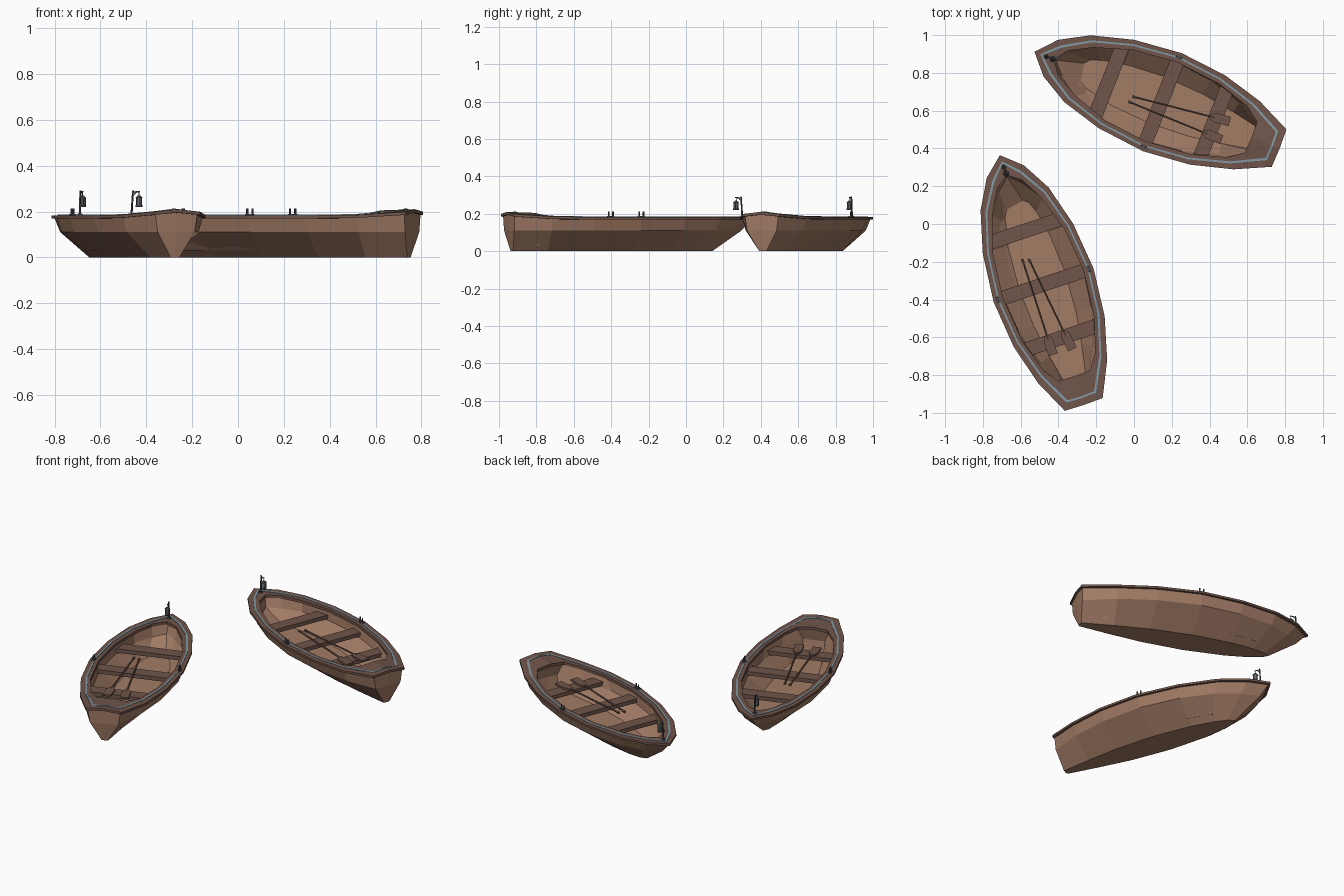
import bpy, bmesh, math
from mathutils import Matrix, Vector

if "Cube" in bpy.data.objects:
    bpy.data.objects.remove(bpy.data.objects["Cube"])


def material(name, rgb):
    m = bpy.data.materials.new(name)
    m.diffuse_color = (*rgb, 1)
    m.use_nodes = True
    m.node_tree.nodes["Principled BSDF"].inputs["Base Color"].default_value = m.diffuse_color
    return m


PLANK = material("plank_wood", (0.36, 0.20, 0.13))
TRIM = material("dark_wood", (0.16, 0.09, 0.07))
STRIPE = material("painted_stripe", (0.22, 0.32, 0.37))
METAL = material("dark_metal", (0.08, 0.08, 0.09))
GLASS = material("lantern_glass", (0.30, 0.33, 0.36))


def finish(name, bm, mat, place):
    bmesh.ops.recalc_face_normals(bm, faces=bm.faces)
    me = bpy.data.meshes.new(name)
    bm.to_mesh(me)
    bm.free()
    me.materials.append(mat)
    ob = bpy.data.objects.new(name, me)
    ob.matrix_world = place
    bpy.context.collection.objects.link(ob)


# Plan outlines as (distance along boat, half width), bow first
RIM_OUT = [(-.722, 0), (-.63, .104), (-.478, .19), (-.256, .252),
           (.005, .279), (.263, .254), (.486, .193), (.67, .106)]
RIM_IN = [(-.61, 0), (-.56, .07), (-.44, .135), (-.24, .2),
          (0, .225), (.25, .2), (.43, .145), (.51, .088)]
CHINE = [(-.65, 0), (-.575, .085), (-.45, .16), (-.25, .22),
         (0, .247), (.255, .222), (.475, .165), (.66, .085)]
KEEL = [(-.485, 0), (-.455, .025), (-.38, .05), (-.24, .075),
        (0, .09), (.25, .078), (.46, .05), (.645, .02)]


def inset(outline, d, bow, stern):
    """Shrink an outline by d at the sides and by bow/stern at the ends."""
    res = []
    for i, (u, w) in enumerate(outline):
        t = (i / 7) ** 2
        s = (1 - i / 7) ** 2
        res.append((u + bow * s - stern * t, max(w - d, 0)))
    return res


def ring(outline, z, sheer=0):
    """Closed mirrored loop; sheer lifts the stern corners and crowns the transom."""
    lift = [0, 0, 0, 0, 0, 0, .1, .6]
    right = [Vector((u, w, z + sheer * k)) for (u, w), k in zip(outline, lift)]
    left = [Vector((p.x, -p.y, p.z)) for p in right[:0:-1]]
    return right + [Vector((outline[-1][0] + .003, 0, z + sheer))] + left


def skin(name, rings, mat, place, closed=False):
    bm = bmesh.new()
    vs = [[bm.verts.new(p) for p in r] for r in rings]
    n = len(vs[0])
    pairs = list(zip(vs, vs[1:] + vs[:1])) if closed else list(zip(vs, vs[1:]))
    for a, b in pairs:
        for i in range(n):
            j = (i + 1) % n
            bm.faces.new((a[i], a[j], b[j], b[i]))
    if not closed:
        bm.faces.new(vs[0])
        bm.faces.new(vs[-1])
    finish(name, bm, mat, place)


def rod(name, a, b, r1, r2, sides, mat, place):
    a, b = Vector(a), Vector(b)
    d = b - a
    m = Matrix.Translation((a + b) / 2) @ d.to_track_quat('Z', 'Y').to_matrix().to_4x4()
    bm = bmesh.new()
    bmesh.ops.create_cone(bm, cap_ends=True, segments=sides, radius1=r1, radius2=r2,
                          depth=d.length, matrix=m)
    finish(name, bm, mat, place)


def slab(name, plan, z0, z1, mat, place):
    """Extruded flat outline."""
    skin(name, [[Vector((x, y, z)) for x, y in plan] for z in (z0, z1)], mat, place)


def width_at(outline, u):
    for (a, wa), (b, wb) in zip(outline, outline[1:]):
        if a <= u <= b:
            return wa + (wb - wa) * (u - a) / (b - a)


def boat(place):
    # hull shell: outside up, over the top edge, inside down to the floor
    skin("hull", [ring(KEEL, 0), ring(CHINE, .11),
                  ring(inset(RIM_OUT, .01, .012, .008), .174, .024),
                  ring(inset(RIM_IN, -.008, -.012, -.01), .174, .024),
                  ring(inset(CHINE, .02, .05, .12), .11),
                  ring(inset(KEEL, -.04, .03, .12), .03)], PLANK, place)
    # gunwale with stern deck
    skin("gunwale", [ring(RIM_OUT, .17, .025), ring(RIM_OUT, .183, .027),
                     ring(RIM_IN, .183, .022), ring(RIM_IN, .165, .022)],
         TRIM, place, True)
    # painted stripe
    s1, s2 = inset(RIM_OUT, .023, .033, .038), inset(RIM_OUT, .032, .046, .048)
    skin("stripe", [ring(s1, .18, .026), ring(s1, .186, .027),
                    ring(s2, .186, .027), ring(s2, .18, .026)], STRIPE, place, True)
    # seats
    for u in (-.3, 0, .298):
        a, b = u - .038, u + .038
        wa, wb = width_at(RIM_IN, a) + .012, width_at(RIM_IN, b) + .012
        slab("seat", [(a, -wa), (b, -wb), (b, wb), (a, wa)], .118, .142, TRIM, place)
    # oars lying across the seats
    for h, e in (((-.153, -.03), (.375, .036)), ((-.163, -.063), (.37, -.07))):
        h, e = Vector(h), Vector(e)
        d = (e - h).normalized()
        n = Vector((-d.y, d.x))
        neck = e - d * .11
        rod("oar_shaft", (*h, .149), (*(neck + d * .03), .149), .0055, .0055, 6, TRIM, place)
        rod("oar_grip", (*h, .149), (*(h + d * .02), .149), .008, .008, 6, TRIM, place)
        shape = [(0, -.01), (.03, -.025), (.11, -.025), (.11, .025), (.03, .025), (0, .01)]
        slab("oar_blade", [neck + d * x + n * y for x, y in shape], .143, .153, TRIM, place)
    # oarlocks
    for side in (-1, 1):
        y = .255 * side
        slab("oarlock_base", [(-.018, y - .009), (.018, y - .009),
                              (.018, y + .009), (-.018, y + .009)], .182, .189, METAL, place)
        for x in (-.012, .012):
            rod("oarlock_pin", (x, y, .186), (x, y, .213), .0045, .0045, 6, METAL, place)
    # bow lantern on its post
    rod("lantern_foot", (-.655, 0, .182), (-.655, 0, .192), .012, .01, 6, METAL, place)
    rod("lantern_post", (-.655, 0, .185), (-.648, 0, .292), .005, .004, 6, METAL, place)
    rod("lantern_arm", (-.652, 0, .284), (-.616, 0, .287), .003, .003, 6, METAL, place)
    rod("lantern_brace", (-.65, 0, .268), (-.632, 0, .285), .002, .002, 4, METAL, place)
    rod("lantern_hook", (-.62, 0, .287), (-.62, 0, .264), .0015, .0015, 4, METAL, place)
    rod("lantern_cap", (-.62, 0, .258), (-.62, 0, .27), .018, .005, 6, METAL, place)
    rod("lantern_glass", (-.62, 0, .227), (-.62, 0, .258), .012, .012, 6, GLASS, place)
    rod("lantern_base", (-.62, 0, .22), (-.62, 0, .228), .016, .016, 6, METAL, place)
    for k in range(6):
        c, s = .013 * math.cos(k * math.pi / 3), .013 * math.sin(k * math.pi / 3)
        rod("lantern_bar", (-.62 + c, s, .225), (-.62 + c, s, .26), .002, .002, 4, METAL, place)


# two identical boats, turned differently
for x, y, angle in ((.145, .647, -21.5), (-.48, -.32, -71.4)):
    boat(Matrix.Translation((x, y, 0)) @ Matrix.Rotation(math.radians(angle), 4, 'Z'))
